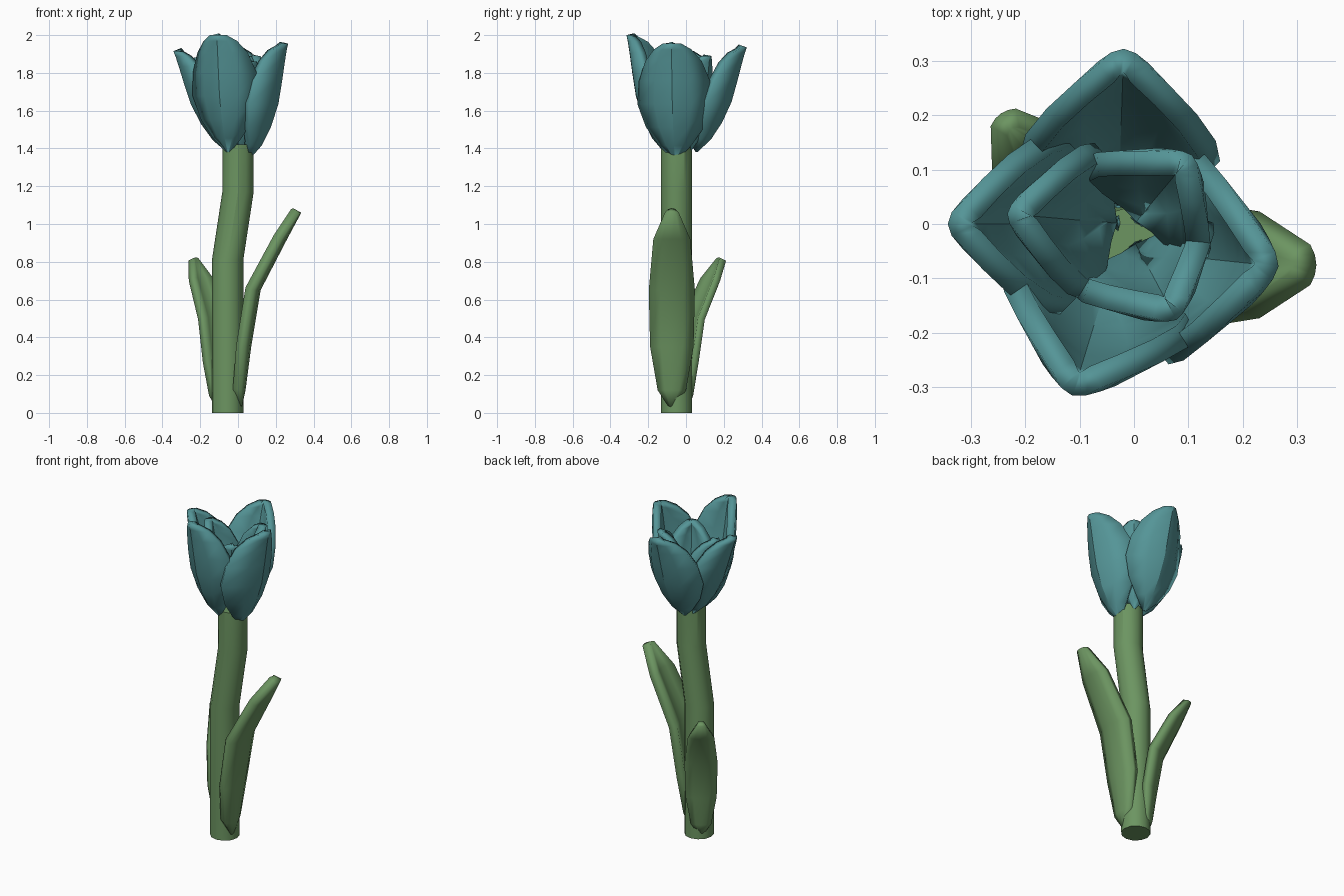
import bpy, bmesh
from math import radians, cos, sin, pi

if "Cube" in bpy.data.objects:
    bpy.data.objects.remove(bpy.data.objects["Cube"])

def material(name, col):
    m = bpy.data.materials.new(name)
    m.diffuse_color = (*col, 1)
    m.use_nodes = True
    m.node_tree.nodes["Principled BSDF"].inputs["Base Color"].default_value = m.diffuse_color
    return m

TEAL = material("petal_teal", (0.09, 0.30, 0.31))
GREEN = material("stem_green", (0.15, 0.30, 0.12))

def finish(name, bm, mat):
    me = bpy.data.meshes.new(name)
    bm.to_mesh(me)
    bm.free()
    me.materials.append(mat)
    ob = bpy.data.objects.new(name, me)
    bpy.context.collection.objects.link(ob)
    bpy.ops.object.select_all(action='DESELECT')
    ob.select_set(True)
    bpy.context.view_layer.objects.active = ob
    bpy.ops.object.shade_smooth_by_angle(angle=radians(30))
    return ob

def blade(name, origin, angle, profile, curl, thick, mat, cols=5):
    """Cupped blade; profile rows are (radius, height, half width), outer face."""
    bm = bmesh.new()
    a = radians(angle)
    rows = []
    for r, z, w in profile:
        row = []
        for i in range(cols):
            s = 2 * i / (cols - 1) - 1
            d, l = r - curl * w * s * s, w * s
            row.append(bm.verts.new((origin[0] + d * cos(a) - l * sin(a),
                                     origin[1] + d * sin(a) + l * cos(a), z)))
        rows.append(row)
    for lo, hi in zip(rows, rows[1:]):
        for i in range(cols - 1):
            bm.faces.new((lo[i], lo[i + 1], hi[i + 1], hi[i]))
    ob = finish(name, bm, mat)
    sol = ob.modifiers.new("thickness", 'SOLIDIFY')
    sol.thickness, sol.offset = thick, -1
    return ob

# Stem: swept ring with a bend
bm = bmesh.new()
N, R = 12, 0.083
rings = [[bm.verts.new((x + R * cos(2 * pi * i / N), -0.05 + R * sin(2 * pi * i / N), z))
          for i in range(N)]
         for x, z in ((-0.055, 0), (-0.055, 0.81), (0, 1.17), (0, 1.42))]
for lo, hi in zip(rings, rings[1:]):
    for i in range(N):
        j = (i + 1) % N
        bm.faces.new((lo[i], lo[j], hi[j], hi[i]))
bm.faces.new(rings[0][::-1])
bm.faces.new(rings[-1])
finish("stem", bm, GREEN)

# Leaves: the small one is a scaled copy of the large profile
LEAF = [(0.075, 0.03, 0.015), (0.095, 0.12, 0.075), (0.125, 0.35, 0.115),
        (0.175, 0.65, 0.122), (0.315, 0.92, 0.098), (0.39, 1.06, 0.037)]
blade("large_leaf", (-0.055, -0.075), 0, LEAF, 0.3, 0.05, GREEN)
blade("small_leaf", (-0.075, -0.04), 125, [(r * 0.76, z * 0.76, w * 0.76) for r, z, w in LEAF],
      0.3, 0.038, GREEN)

# Petals: (t, radius, half width) from base to tip
PETAL = [(0, 0.06, 0.012), (0.12, 0.125, 0.085), (0.28, 0.175, 0.155), (0.48, 0.215, 0.2),
         (0.68, 0.235, 0.19), (0.85, 0.25, 0.15), (0.95, 0.26, 0.1), (1, 0.267, 0.05)]

def petal(name, origin, angle, z0, z1, lean=0, rs=1, ws=1):
    prof = [(r * rs + lean * t, z0 + (z1 - z0) * t, w * ws) for t, r, w in PETAL]
    blade(name, origin, angle, prof, 0.65, 0.045, TEAL)

petal("outer_petal_right", (0, -0.05), -6, 1.34, 1.955)
petal("outer_petal_front", (-0.035, -0.06), -107, 1.38, 2.0, 0, 1, 0.93)
petal("outer_petal_left", (0, 0), 180, 1.38, 1.915, 0.075, 1, 0.85)
petal("outer_petal_back", (-0.03, 0), 88, 1.38, 1.935, 0.055, 1, 0.92)
petal("inner_petal_left", (-0.02, 0), 175, 1.39, 1.88, 0.04, 0.65, 0.72)
petal("inner_petal_back", (0, 0), 50, 1.39, 1.89, 0, 0.62, 0.72)
petal("inner_petal_front", (0, -0.03), -62, 1.39, 1.86, 0, 0.62, 0.72)
